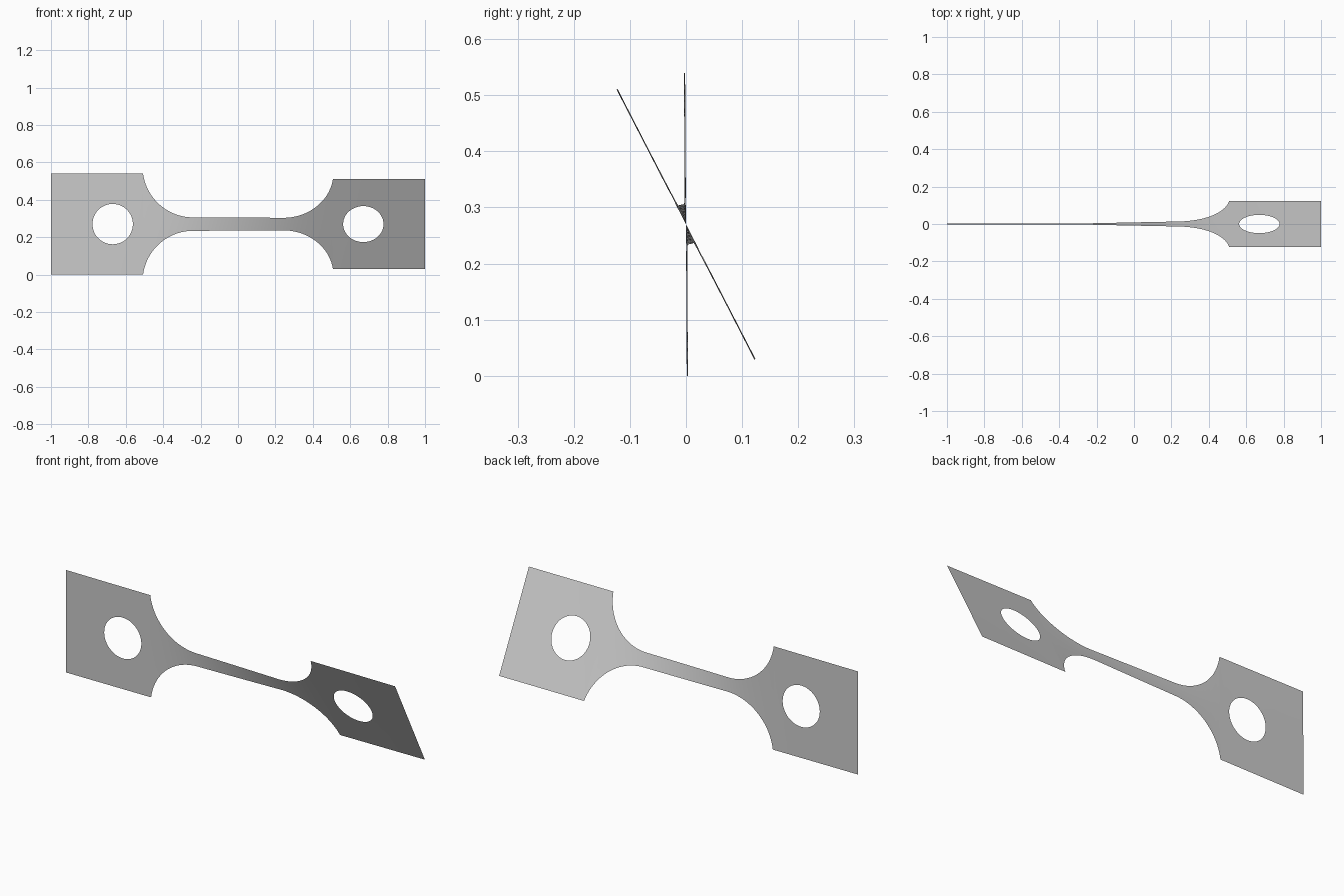
import bpy, bmesh
from math import sin, cos, pi, radians, sqrt

cube = bpy.data.objects.get("Cube")
if cube:
    bpy.data.objects.remove(cube)

HALF = 0.27                 # half height of the end tabs
NECK = 0.036                # half height of the narrow neck
R = 0.27                    # fillet radius
ARC_X = 0.24                # where the fillets start
TAB_X = ARC_X + sqrt(R * R - (NECK + R - HALF) ** 2)
HOLE_X, HOLE_R = 0.67, 0.108
N = 12                      # divisions across the strip


def half_height(x):
    d = max(0, abs(x) - ARC_X)
    return NECK + R - sqrt(R * R - min(d, TAB_X - ARC_X) ** 2)


# Torsion: the twist rate is inverse to the local height
STEPS = 400
cumulative = [0.0]
for i in range(STEPS):
    x = -TAB_X + (i + 0.5) * 2 * TAB_X / STEPS
    cumulative.append(cumulative[-1] + 1 / half_height(x))


def twist(x):
    t = max(0, min(1, (x + TAB_X) / (2 * TAB_X)))
    tab_part = max(0, abs(x) - TAB_X) * (1 if x > 0 else -1)
    return radians(0.8 + 26 * cumulative[round(t * STEPS)] / cumulative[-1] + tab_part)


bm = bmesh.new()


def point(x, v):
    a = twist(x)
    return bm.verts.new((x, -v * sin(a), HALF + v * cos(a)))


def skin(rows):
    for a, b in zip(rows, rows[1:]):
        for i in range(len(a) - 1):
            bm.faces.new((a[i], b[i], b[i + 1], a[i + 1]))


# Neck with fillets, denser towards the steep fillet ends
columns = [TAB_X * sin(pi / 2 * (i / 40 - 1)) for i in range(81)]
skin([[point(x, half_height(x) * (2 * j / N - 1)) for j in range(N + 1)] for x in columns])

# Square tabs, each a ring of faces from the hole to the outline
for side in (-1, 1):
    corners = [(1, -HALF), (1, HALF), (TAB_X, HALF), (TAB_X, -HALF)]
    outline = []
    for k in range(4):
        (x0, v0), (x1, v1) = corners[k], corners[(k + 1) % 4]
        outline += [(x0 + (x1 - x0) * i / N, v0 + (v1 - v0) * i / N) for i in range(N)]
    rings = []
    for t in (0, 0.3, 0.65, 1):
        ring = []
        for i, (x, v) in enumerate(outline):
            a = 2 * pi * i / len(outline) - pi / 4
            hx, hv = HOLE_X + HOLE_R * cos(a), HOLE_R * sin(a)
            ring.append(point(side * (hx + (x - hx) * t), hv + (v - hv) * t))
        rings.append(ring + ring[:1])
    skin(rings)

bmesh.ops.remove_doubles(bm, verts=bm.verts, dist=0.0005)
bmesh.ops.recalc_face_normals(bm, faces=bm.faces)
bm.normal_update()
if sum(f.normal.y for f in bm.faces) > 0:
    bmesh.ops.reverse_faces(bm, faces=bm.faces)

mesh = bpy.data.meshes.new("twisted_strip")
bm.to_mesh(mesh)
bm.free()
strip = bpy.data.objects.new("twisted_strip", mesh)
bpy.context.collection.objects.link(strip)

# Plain grey
grey = bpy.data.materials.new("grey")
grey.use_nodes = True
colour = (0.6, 0.6, 0.6, 1)
grey.diffuse_color = colour
grey.node_tree.nodes["Principled BSDF"].inputs["Base Color"].default_value = colour
mesh.materials.append(grey)

bpy.context.view_layer.objects.active = strip
strip.select_set(True)
bpy.ops.object.shade_smooth_by_angle()
